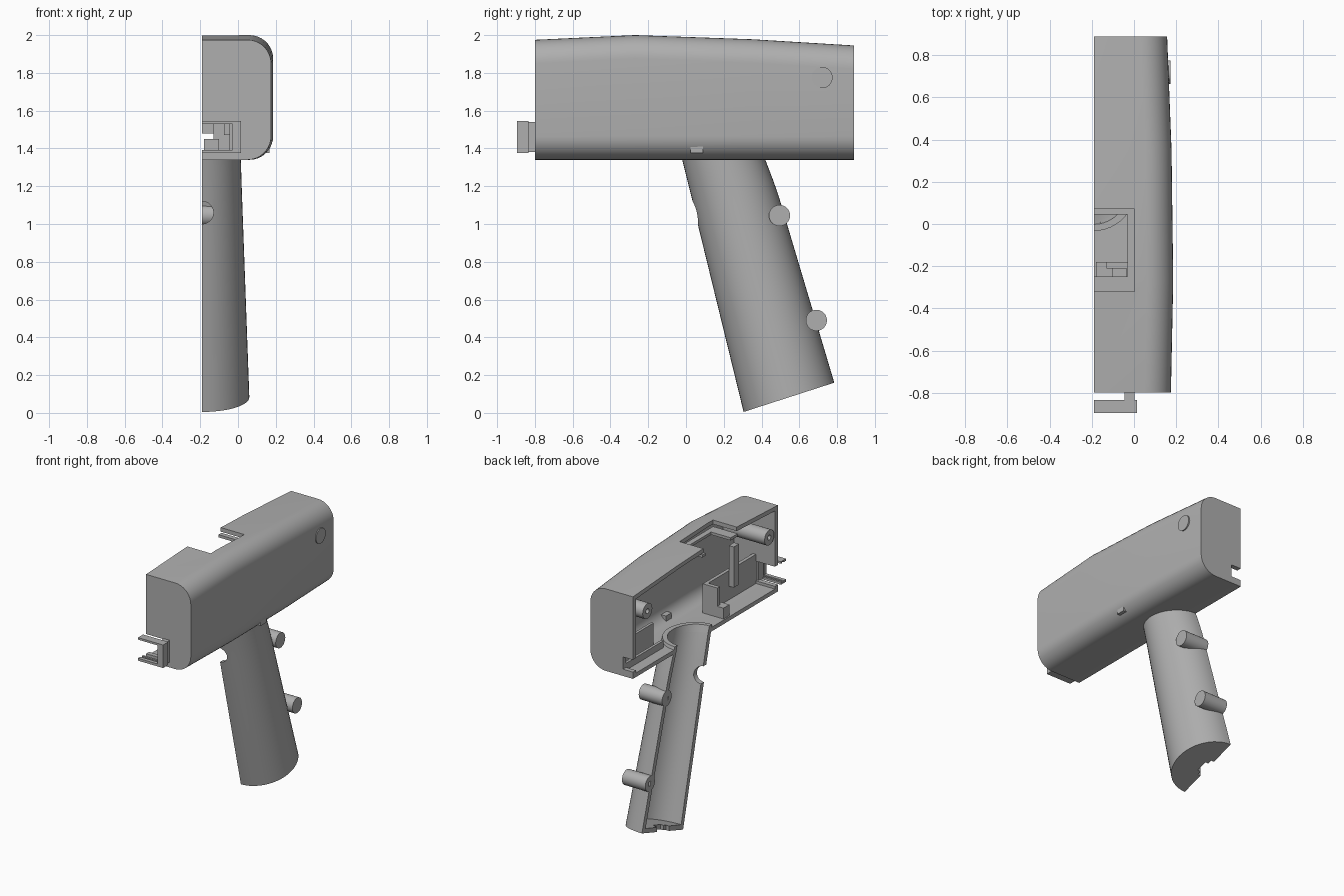
import bpy, bmesh
from math import sin, cos, pi
from mathutils import Vector

cube = bpy.data.objects.get("Cube")
if cube:
    bpy.data.objects.remove(cube)

SEAM = -0.19      # open plane of the half shell
PAST = -0.30      # cutters reach beyond the seam
parts, helpers = [], []

grey = bpy.data.materials.new("plain_grey")
grey.use_nodes = True
colour = (0.43, 0.43, 0.43, 1)
grey.diffuse_color = colour
grey.node_tree.nodes["Principled BSDF"].inputs["Base Color"].default_value = colour


def finish(bm, name, keep=True):
    bmesh.ops.recalc_face_normals(bm, faces=bm.faces)
    mesh = bpy.data.meshes.new(name)
    bm.to_mesh(mesh)
    bm.free()
    mesh.materials.append(grey)
    obj = bpy.data.objects.new(name, mesh)
    bpy.context.collection.objects.link(obj)
    obj.hide_render = not keep
    (parts if keep else helpers).append(obj)
    return obj


def loft(name, rings, keep=True):
    bm = bmesh.new()
    loops = [[bm.verts.new(p) for p in ring] for ring in rings]
    n = len(loops[0])
    for a, b in zip(loops, loops[1:]):
        for i in range(n):
            j = (i + 1) % n
            bm.faces.new((a[i], a[j], b[j], b[i]))
    bm.faces.new(loops[0])
    bm.faces.new(loops[-1])
    return finish(bm, name, keep)


def box(name, x0, x1, y0, y1, z0, z1, keep=True):
    rings = [[(x0, y, z0), (x1, y, z0), (x1, y, z1), (x0, y, z1)] for y in (y0, y1)]
    return loft(name, rings, keep)


def rod_x(name, y, z, r, x0, x1, keep=True, n=32):
    rings = [[(x, y + r * cos(2 * pi * i / n), z + r * sin(2 * pi * i / n))
              for i in range(n)] for x in (x0, x1)]
    return loft(name, rings, keep)


def cut(obj, cutters):
    for c in cutters:
        m = obj.modifiers.new("cut", 'BOOLEAN')
        m.operation = 'DIFFERENCE'
        m.solver = 'EXACT'
        m.object = c
    bpy.context.view_layer.update()
    dg = bpy.context.evaluated_depsgraph_get()
    mesh = bpy.data.meshes.new_from_object(obj.evaluated_get(dg))
    obj.modifiers.clear()
    obj.data = mesh


# Rounded half section of the main housing
def section(y, side, top, inset, x0):
    r, bottom = 0.125, 1.34
    pts = [(x0, y, bottom + inset)]
    for cz, start in ((bottom + r, -pi / 2), (top - r, 0)):
        for i in range(10):
            a = start + pi / 2 * i / 9
            pts.append((side - r + (r - inset) * cos(a), y, cz + (r - inset) * sin(a)))
    pts.append((x0, y, top - inset))
    return pts


# Half ellipse between the front and back edge of the handle
def half_ring(front, back, width, inset, x0=None):
    f, b = Vector((0, *front)), Vector((0, *back))
    mid, half = (f + b) / 2, (b - f) / 2
    half *= 1 - inset / half.length
    pts = []
    for i in range(25):
        a = pi * i / 24
        p = mid + half * cos(a)
        p.x = SEAM + (width - inset) * sin(a)
        pts.append(p)
    if x0 is not None:
        pts += [Vector((x0, *(mid - half).yz)), Vector((x0, *(mid + half).yz))]
    return pts


stations = [(-0.8, 0.175, 1.975), (-0.27, 0.186, 2.0), (0.35, 0.178, 1.978), (0.89, 0.157, 1.945)]
inner = [(-0.765, 0.175, 1.976)] + stations[1:3] + [(0.855, 0.158, 1.946)]
housing = loft("housing_shell", [section(*s, 0, SEAM) for s in stations])
hollow = loft("housing_hollow", [section(*s, 0.03, PAST) for s in inner], False)

# Handle: tapered half tube
spine = [((0.305, 0.005), (0.785, 0.16), 0.25),
         ((0.062, 1.0), (0.49, 1.15), 0.214),
         ((0.03, 1.14), (0.462, 1.23), 0.21),
         ((-0.02, 1.34), (0.42, 1.34), 0.205),
         ((-0.033, 1.39), (0.402, 1.39), 0.204)]
core = [((0.294, 0.04), (0.776, 0.19), 0.249)] + spine[1:4] + [((-0.06, 1.46), (0.385, 1.46), 0.203)]
handle = loft("handle_shell", [half_ring(*s, 0) for s in spine])
handle_hollow = loft("handle_hollow", [half_ring(*s, 0.035, PAST) for s in core], False)

# Round trigger hole and the cable notch in the handle base
trigger = loft("trigger_cutter", [[(SEAM + 0.06 * cos(pi * i / 12), y, 1.06 + 0.06 * sin(pi * i / 12))
                                   for i in range(24)] for y in (-0.1, 0.2)], False)
cable = box("cable_cutter", PAST, SEAM + 0.05, 0.5, 0.58, -0.1, 0.2, False)
cable_wide = box("cable_slot_cutter", PAST, SEAM + 0.025, 0.47, 0.61, -0.1, 0.2, False)
cut(handle, [handle_hollow, trigger, cable, cable_wide])

# Openings in the housing
window = box("window_cutter", PAST, 0.003, -0.32, 0.07, 1.9, 2.1, False)
nose_hole = box("nose_cutter", PAST, -0.03, -0.9, -0.7, 1.39, 1.535, False)
rear_notch = box("rear_cutter", PAST, -0.11, 0.8, 1.0, 1.39, 1.48, False)
cut(housing, [hollow, window, nose_hole, rear_notch, handle_hollow])

# Recessed window ledge
ledge = box("window_ledge", SEAM, 0.01, -0.33, 0.08, 1.925, 1.945)
ledge_hole = box("ledge_cutter", PAST, -0.03, -0.25, 0.045, 1.8, 2.1, False)
cut(ledge, [ledge_hole])

# Nose bracket: slotted flange on a short neck
flange = box("nose_flange", SEAM, 0.015, -0.895, -0.835, 1.375, 1.545)
flange_hole = box("flange_cutter", PAST, -0.03, -1, -0.7, 1.393, 1.53, False)
flange_groove = box("groove_cutter", PAST, -0.015, -0.868, -0.85, 1.385, 1.538, False)
cut(flange, [flange_hole, flange_groove])
box("nose_neck", -0.045, 0.003, -0.84, -0.78, 1.38, 1.54)

# Screw posts and handle pegs with pilot holes
for name, y, z, x1 in (("rear_post", 0.72, 1.775, 0.172), ("front_post", -0.7, 1.775, 0.16),
                       ("upper_peg", 0.495, 1.045, 0.0), ("lower_peg", 0.69, 0.49, 0.0)):
    post = rod_x(name, y, z, 0.056, SEAM, x1)
    pilot = rod_x(name + "_pilot", y, z, 0.018, PAST, SEAM + 0.12, False)
    cut(post, [pilot])

# Small outer latch
box("side_latch", 0.1, 0.168, 0.025, 0.09, 1.375, 1.42)

# Inner cradle, upright rib and rear rails
box("cradle_wall", -0.035, -0.01, -0.775, -0.18, 1.36, 1.585)
box("cradle_end", -0.13, -0.01, -0.21, -0.18, 1.36, 1.585)
box("cradle_step", SEAM + 0.01, -0.1, -0.25, -0.18, 1.36, 1.45)
box("upright_rib", -0.075, -0.035, -0.51, -0.45, 1.47, 1.77)
for name, x, top in (("outer_rail", -0.03, 1.53), ("inner_rail", -0.11, 1.42)):
    box(name, x, x + 0.02, 0.42, 0.86, 1.36, top)

# Remove cutters and shade
for obj in helpers:
    bpy.data.objects.remove(obj)
bpy.context.view_layer.update()
bpy.ops.object.select_all(action='DESELECT')
for obj in parts:
    obj.select_set(True)
bpy.context.view_layer.objects.active = housing
bpy.ops.object.shade_smooth_by_angle(angle=0.5)
